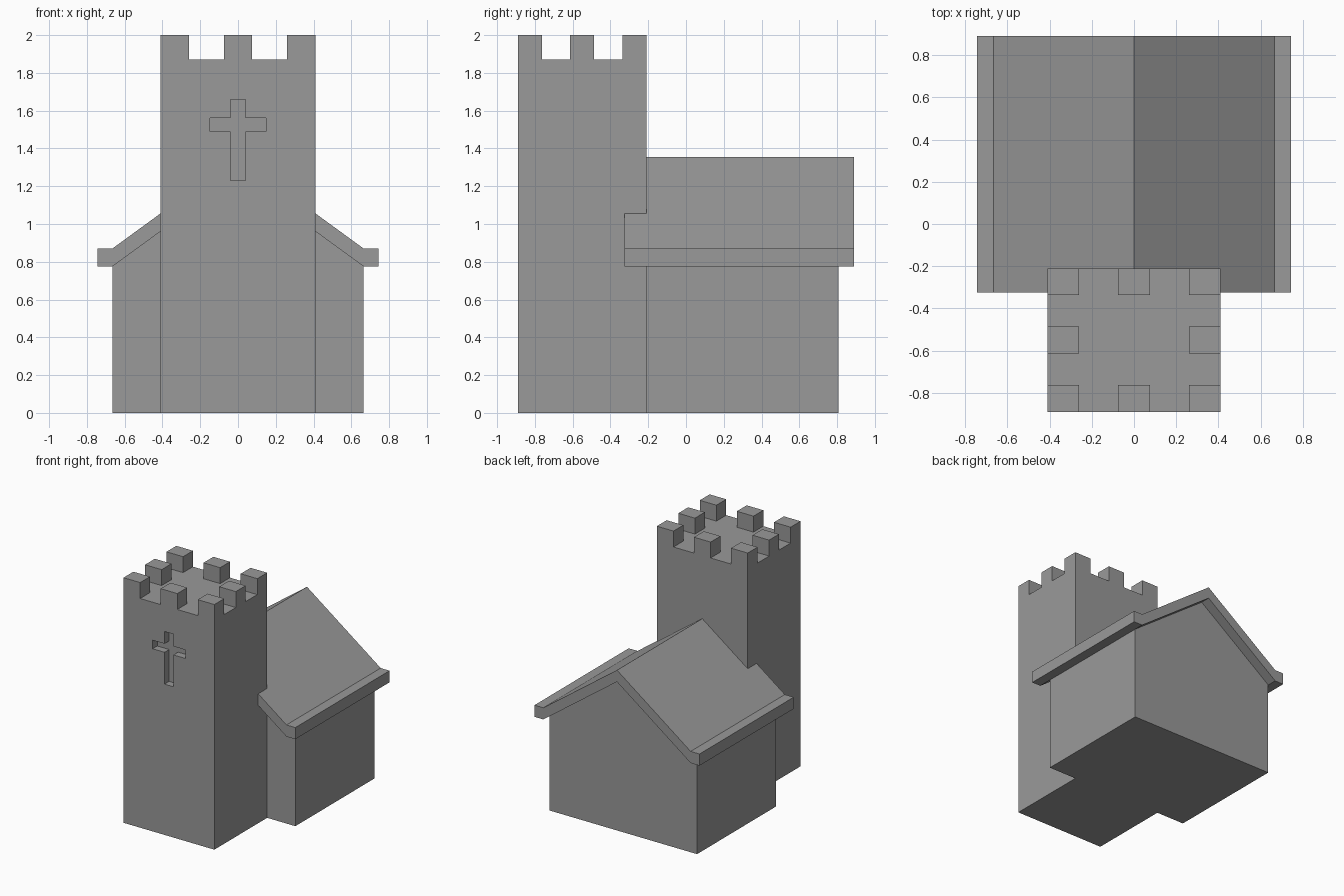
import bpy
import bmesh
from mathutils import Vector

cube = bpy.data.objects.get("Cube")
if cube:
    bpy.data.objects.remove(cube, do_unlink=True)

stone = bpy.data.materials.new("grey stone")
stone.use_nodes = True
colour = (0.32, 0.32, 0.32, 1)
stone.diffuse_color = colour
stone.node_tree.nodes["Principled BSDF"].inputs["Base Color"].default_value = colour


def finish(name, bm):
    bmesh.ops.recalc_face_normals(bm, faces=bm.faces)
    mesh = bpy.data.meshes.new(name)
    bm.to_mesh(mesh)
    bm.free()
    mesh.materials.append(stone)
    obj = bpy.data.objects.new(name, mesh)
    bpy.context.collection.objects.link(obj)
    return obj


def extrude_profile(name, half, y0, y1):
    """Mirror a half outline (x, z) across x = 0 and extrude it along y."""
    outline = half + [(-x, z) for x, z in reversed(half) if x > 0]
    bm = bmesh.new()
    face = bm.faces.new([bm.verts.new((x, y0, z)) for x, z in outline])
    result = bmesh.ops.extrude_face_region(bm, geom=[face])
    moved = [v for v in result["geom"] if isinstance(v, bmesh.types.BMVert)]
    bmesh.ops.translate(bm, verts=moved, vec=Vector((0, y1 - y0, 0)))
    return finish(name, bm)


FRONT, JOIN = -0.89, -0.21
HALF, DECK, TOP = 0.41, 1.87, 2.0

# Tower with a recessed cross in its front
tower = extrude_profile("tower", [(HALF, 0), (HALF, DECK)], FRONT, JOIN)
cross = extrude_profile(
    "cross_cutter",
    [(0.04, 1.23), (0.04, 1.49), (0.147, 1.49), (0.147, 1.56), (0.04, 1.56), (0.04, 1.66)],
    FRONT - 0.1, FRONT + 0.06)
cross.hide_render = True
cross.hide_viewport = True
cut = tower.modifiers.new("cross recess", 'BOOLEAN')
cut.operation = 'DIFFERENCE'
cut.solver = 'EXACT'
cut.object = cross

# Battlements: a ring of eight merlons
width, depth = 0.15, 0.127
bm = bmesh.new()
for i in (-1, 0, 1):
    for j in (-1, 0, 1):
        if i == 0 and j == 0:
            continue
        x = i * (HALF - width / 2)
        y = (FRONT + JOIN) / 2 + j * ((JOIN - FRONT) / 2 - depth / 2)
        verts = bmesh.ops.create_cube(bm, size=1)["verts"]
        bmesh.ops.scale(bm, verts=verts, vec=(width, depth, TOP - DECK))
        bmesh.ops.translate(bm, verts=verts, vec=(x, y, (TOP + DECK) / 2))
finish("battlements", bm)

# Nave walls with gable
WALL, EAVE, RIDGE = 0.665, 0.775, 1.26
extrude_profile("nave", [(WALL, 0), (WALL, EAVE), (0, RIDGE)], JOIN, 0.807)

# Pitched roof with flat eaves, overhanging the walls
THICK = 0.095
extrude_profile(
    "roof",
    [(0, RIDGE), (WALL, EAVE), (0.745, EAVE), (0.745, EAVE + THICK),
     (WALL, EAVE + THICK), (0, RIDGE + THICK)][::1],
    -0.325, 0.89)
